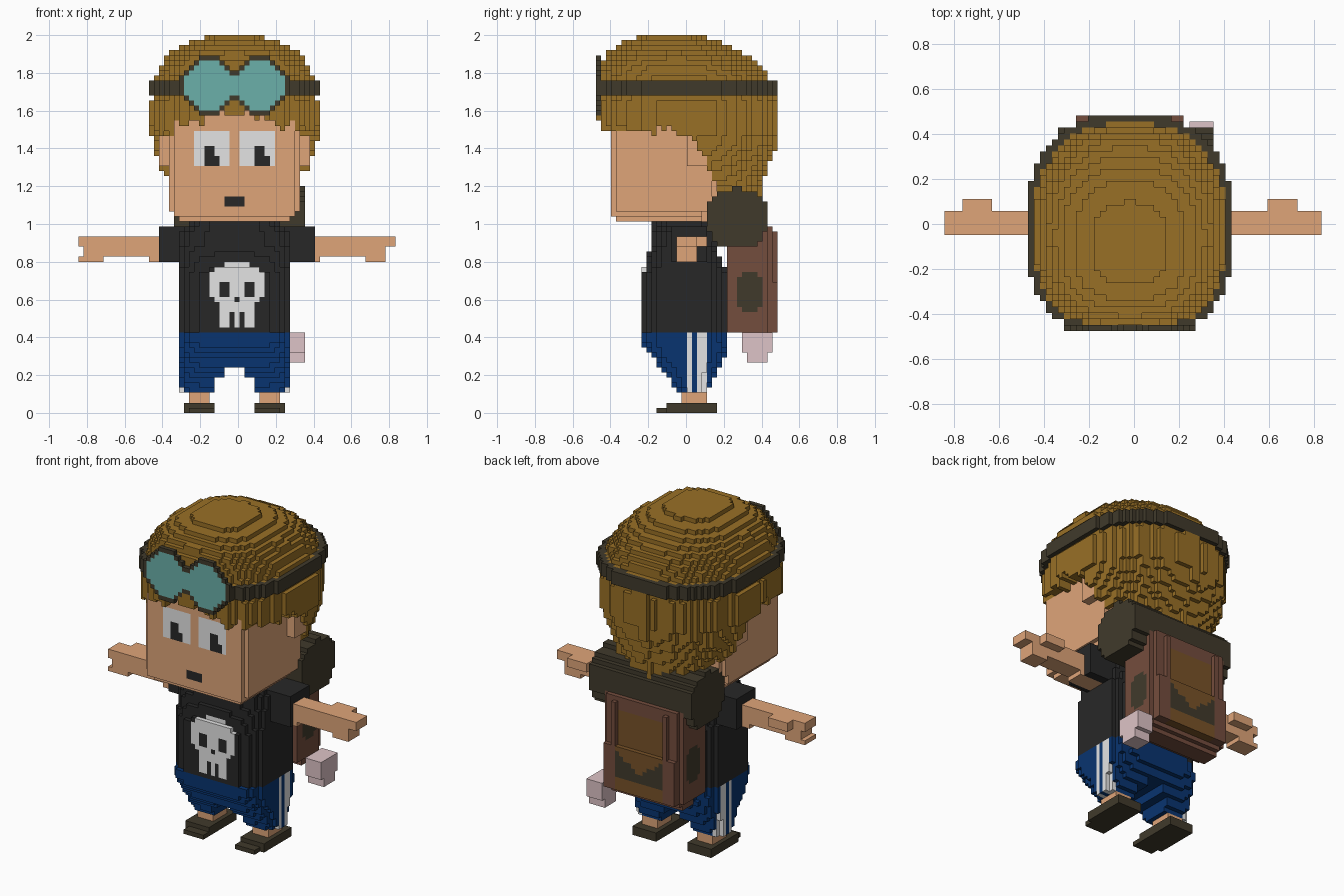
import bpy, bmesh, math, random

if "Cube" in bpy.data.objects:
    bpy.data.objects.remove(bpy.data.objects["Cube"])

V = 2 / 75                  # block size
X0, Y0 = -0.0185, 0.004     # body centre line
random.seed(4)

def srgb(h):
    c = [int(h[i:i + 2], 16) / 255 for i in (0, 2, 4)]
    return [v / 12.92 if v < 0.04 else ((v + 0.055) / 1.055) ** 2.4 for v in c] + [1]

COLOURS = {"hair": "997026", "skin": "dfa579", "olive": "403a2b", "teal": "6bb0aa",
           "white": "e4e4e4", "black": "272727", "blue": "083470",
           "brown": "744d3d", "tan": "785228", "pink": "dec4c7"}
MATS = {}
for n, h in COLOURS.items():
    MATS[n] = bpy.data.materials.new(n)
    MATS[n].diffuse_color = srgb(h)

# the six block sides: direction and corners
SIDES = [((1, 0, 0), [(1, 0, 0), (1, 1, 0), (1, 1, 1), (1, 0, 1)]),
         ((-1, 0, 0), [(0, 0, 0), (0, 0, 1), (0, 1, 1), (0, 1, 0)]),
         ((0, 1, 0), [(0, 1, 0), (0, 1, 1), (1, 1, 1), (1, 1, 0)]),
         ((0, -1, 0), [(0, 0, 0), (1, 0, 0), (1, 0, 1), (0, 0, 1)]),
         ((0, 0, 1), [(0, 0, 1), (1, 0, 1), (1, 1, 1), (0, 1, 1)]),
         ((0, 0, -1), [(0, 0, 0), (0, 1, 0), (1, 1, 0), (1, 0, 0)])]

def blocks(name, xr, yr, zr, rule):
    """Fill a range with blocks; rule(x, y, z) gives a colour name or None."""
    cells = {}
    spans = [range(math.floor(a / V), math.ceil(b / V)) for a, b in (xr, yr, zr)]
    for i in spans[0]:
        for j in spans[1]:
            for k in spans[2]:
                p = [(c + 0.5) * V for c in (i, j, k)]
                if all(a < c < b for c, (a, b) in zip(p, (xr, yr, zr))):
                    col = rule(*p)
                    if col:
                        cells[i, j, k] = col
    used = sorted(set(cells.values()))
    bm, verts = bmesh.new(), {}
    for (i, j, k), col in cells.items():
        for (a, b, c), corners in SIDES:
            if (i + a, j + b, k + c) in cells:
                continue
            vs = []
            for u, v, w in corners:
                q = (i + u, j + v, k + w)
                if q not in verts:
                    verts[q] = bm.verts.new([t * V for t in q])
                vs.append(verts[q])
            bm.faces.new(vs).material_index = used.index(col)
    me = bpy.data.meshes.new(name)
    bm.to_mesh(me)
    bm.free()
    for col in used:
        me.materials.append(MATS[col])
    ob = bpy.data.objects.new(name, me)
    ob.location = (X0, Y0, 0)
    bpy.context.collection.objects.link(ob)

def box(name, xr, yr, zr, col):
    blocks(name, xr, yr, zr, lambda x, y, z: col)

def clamp(t):
    return max(0.0, min(1.0, t))

def oval(x, y, a, b, p):
    return (abs(x) / a) ** p + (abs(y) / b) ** p

# ---- head ----
strand = [random.uniform(-0.03, 0.015) for _ in range(72)]
jag = [random.choice((-0.03, 0, 0, 0.03)) for _ in range(80)]

def hairline(x, y):
    # ragged fringe, temples, then the long back
    if y < -0.3:
        return 1.61 - 0.32 * abs(x) + jag[int(x / V + 40)]
    if y < 0.03:
        return 1.49 + jag[int(y / V + 40)]
    if y < 0.11:
        return 1.46 - 2.0 * (y - 0.03)
    return 1.15 + 0.8 * x * x + 0.7 * jag[int(x / V + 40)]

def face(x, y, z):
    low = clamp((1.09 - z) / 0.1)
    back = 0.05 + 0.65 * (z - 1.0)
    if abs(x) > 0.335 - 0.1 * low ** 2 or y > min(back, 0.16) or y < -0.4 + 0.05 * low ** 2:
        return None
    if abs(x) + abs(y + 0.12) > 0.6:
        return None
    if y < -0.37:
        e = abs(x)
        if 1.31 < z < 1.49 and 0.03 < e < 0.215:
            m = x + 0.125 if x < 0 else x - 0.13
            if -0.03 < m < 0.025 and z < 1.42 or -0.03 < m < 0.055 and z < 1.36:
                return "black"
            return "white"
        if e < 0.055 and 1.1 < z < 1.16:
            return "black"
    return "hair" if z > hairline(x, y) and z > 1.45 else "skin"

blocks("face", (-0.36, 0.36), (-0.42, 0.2), (1.0, 1.62), face)
for s in (-1, 1):
    box("ear", sorted((s * 0.32, s * 0.4)), (0.0, 0.11), (1.3, 1.47), "skin")
box("neck", (-0.13, 0.13), (-0.1, 0.14), (0.94, 1.1), "skin")

def goggle_size(x, z):
    dx, dz = abs(abs(x) - 5 * V), abs(z - 65 * V)
    return max(dx, dz, (dx + dz) * 0.72)

def behind_goggles(x, y, z):
    return y < -0.455 and goggle_size(x, z) < 0.15

def hair(x, y, z):
    a, b, cy = 0.437, 0.468, 0
    if z > 1.66:
        t = (z - 1.66) / 0.345
        s, cy = max(0.01, 1 - t ** 2.3) ** 0.435, -0.1 * t ** 1.7
    else:
        if z > 1.48:
            a, b = 0.452, 0.478
        s = 1 - 0.17 * clamp((1.42 - z) / 0.22)
        s += strand[int((math.atan2(y, x) + math.pi) / math.tau * 71.9)]
    power = 2.8 if y < cy else 2.35
    if oval(x, y - cy, a * s, b * s, power) > 1 or behind_goggles(x, y, z):
        return None
    return "hair" if z > hairline(x, y) else None

blocks("hair", (-0.48, 0.48), (-0.49, 0.49), (1.1, 2.01), hair)

def band(x, y, z):
    power = 3 if y < 0 else 2.4
    ring = oval(x, y, 0.457, 0.488, power) < 1 < oval(x, y, 0.39, 0.42, power)
    return "olive" if ring and not behind_goggles(x, y, z) else None

blocks("headband", (-0.46, 0.46), (-0.49, 0.49), (1.67, 1.765), band)

def goggles(x, y, z):
    d = goggle_size(x, z)
    if d < 0.13:
        return "teal"
    return "olive" if d < 0.15 else None

blocks("goggles", (-0.3, 0.3), (-0.485, -0.455), (1.55, 1.9), goggles)

# ---- torso and arms ----
def skull_print(x, z):
    x -= 0.013
    if oval(x, z - 0.675, 0.155, 0.122, 2) < 1:
        if math.hypot(abs(x) - 0.067, z - 0.65) < 0.037:
            return False
        return not (abs(x) < 0.015 and 0.575 < z < 0.61)
    if abs(x) < 0.095 and 0.46 < z < 0.62:
        return z > 0.53 or not 0.026 < abs(x) < 0.052
    return False

def shirt(x, y, z):
    up = clamp((z - 0.74) / 0.16)
    b = 0.24 - 0.06 * up
    back = 0.215 - 0.07 * up
    a = 0.305 - 0.08 * clamp((z - 0.95) / 0.06)
    if oval(x, y, a, b if y < 0 else back, 3.2) > 1:
        return None
    return "white" if y < -0.12 and skull_print(x, z) else "black"

blocks("shirt", (-0.32, 0.32), (-0.25, 0.23), (0.43, 1.01), shirt)

def arm(x, y, z):
    e = abs(x)
    if e > 0.79 and 0.84 < z < 0.885:
        return None                      # gap between fingers
    if e > 0.8 and x > 0 and z < 0.87:
        return None
    if y > 0.06:                         # thumb
        return "skin" if 0.62 < e < 0.76 and 0.87 < z else None
    if z < 0.82 and 0.45 < e < 0.7:
        return None
    return "skin"

for s, end, cuff in ((-1, 0.82, 0.41), (1, 0.85, 0.425)):
    blocks("arm", sorted((s * 0.3, s * end)), (-0.055, 0.1), (0.795, 0.945), arm)
    blocks("sleeve", sorted((s * 0.24, s * cuff)), (-0.085, 0.11), (0.79, 0.98),
           lambda x, y, z: None if abs(x) > 0.37 and (z < 0.8 or abs(y - 0.01) > 0.09) else "black")

# ---- shorts, legs and shoes ----
def shorts(x, y, z):
    front = -0.05 - 0.2 * clamp((z - 0.12) / 0.26)
    back = 0.12 + 0.09 * clamp((z - 0.12) / 0.2)
    mid, half = (front + back) / 2, (back - front) / 2
    a = 0.283 if z < 0.27 else 0.29
    stripe = abs(x) > a - 0.05 and (0 < y < 0.04 or 0.053 < y < 0.094)
    if stripe and z > 0.27:
        a = 0.3                          # stripes stand proud of the cloth
    gap = 0.11 if z < 0.2 else 0.055 if z < 0.24 else 0
    if abs(x) < gap or oval(x, y - mid, a, half, 4.5) > 1:
        return None
    return "white" if stripe else "blue"

blocks("shorts", (-0.32, 0.32), (-0.26, 0.23), (0.115, 0.43), shorts)
for s in (-1, 1):
    box("leg", sorted((s * 0.13, s * 0.245)), (-0.03, 0.11), (0.05, 0.2), "skin")
    blocks("shoe", sorted((s * 0.115, s * 0.27)), (-0.155, 0.15), (0, 0.055),
           lambda x, y, z: None if y < -0.12 and (z > 0.03 or abs(x) > 0.25) else "olive")

# ---- backpack, bedroll and cup ----
def pack(x, y, z):
    depth = 0.45 + 0.035 * (0.42 < z < 0.7) - 0.08 * clamp((0.43 - z) / 0.06)
    if y > depth or (y < 0.3 and z < 0.43):
        return None
    if abs(x) > 0.23 and (y > 0.42 or z < 0.42):
        return None
    if abs(x) > 0.22 and oval(y - 0.335, z - 0.64, 0.07, 0.1, 3) < 1:
        return "olive"                   # side pocket
    if y > 0.4 and abs(x) < 0.165 and 0.43 < z < 0.92:
        flap = 0.56 + 0.7 * abs(x)       # pointed flap over a dark pocket
        return "olive" if 0.5 < z < flap else "tan"
    return "brown"

blocks("backpack", (-0.26, 0.26), (0.21, 0.49), (0.37, 1.0), pack)
for s in (-1, 1):
    box("pack_strap", sorted((s * 0.17, s * 0.2)), (0.44, 0.485), (0.45, 0.95), "brown")
blocks("bedroll", (-0.325, 0.365), (0.11, 0.44), (0.86, 1.2),
       lambda x, y, z: "olive" if oval(y - 0.267, z - 1.03, 0.157, 0.157, 2.6) < 1 else None)
blocks("cup", (0.26, 0.365), (0.3, 0.46), (0.275, 0.43),
       lambda x, y, z: None if z < 0.33 and not 0.33 < y < 0.44 else "pink")

for m in bpy.data.materials:
    if m.users and not m.is_grease_pencil:
        m.use_nodes = True
        m.node_tree.nodes["Principled BSDF"].inputs["Base Color"].default_value = m.diffuse_color
